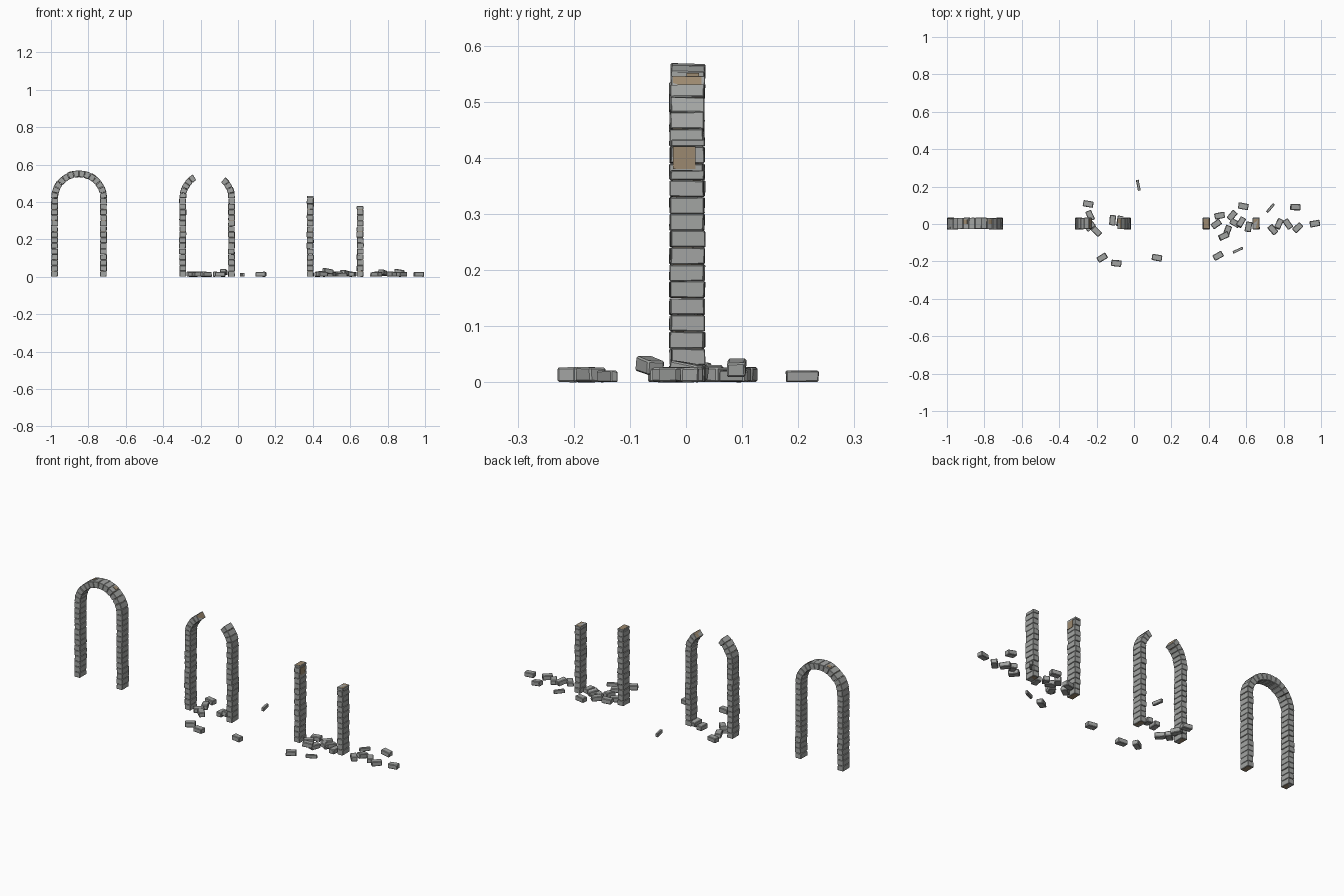
import bpy, bmesh, math, random
from mathutils import Matrix, Vector

if "Cube" in bpy.data.objects:
    bpy.data.objects.remove(bpy.data.objects["Cube"])

random.seed(7)
COURSE = 0.03               # height of one course
THICK, DEPTH = 0.035, 0.06  # brick size across and along y
SPRING = 0.42               # height where the arch begins
RADIUS = 0.1305             # arch centreline radius
YC = 0.002


def material(name, rgb):
    m = bpy.data.materials.new(name)
    m.diffuse_color = (*rgb, 1)
    m.use_nodes = True
    m.node_tree.nodes["Principled BSDF"].inputs["Base Color"].default_value = m.diffuse_color
    return m


STONE = material("grey_stone", (0.36, 0.37, 0.36))
MORTAR = material("brown_mortar", (0.33, 0.25, 0.16))


def add_block(bm, mat, size, taper=0.0, jitter=0.0, bevel=0.0):
    """Box whose +x side is longer in z by the taper factor."""
    tmp = bmesh.new()
    bmesh.ops.create_cube(tmp, size=1)
    for v in tmp.verts:
        s = 1 + taper * (1 if v.co.x > 0 else -1)
        v.co = Vector((v.co.x * size[0], v.co.y * size[1], v.co.z * size[2] * s))
        v.co += Vector([random.uniform(-jitter, jitter) for _ in range(3)])
    if bevel:
        bmesh.ops.bevel(tmp, geom=tmp.edges[:], offset=bevel, segments=1, affect='EDGES')
    tmp.transform(mat)
    mesh = bpy.data.meshes.new("block")
    tmp.to_mesh(mesh)
    tmp.free()
    bm.from_mesh(mesh)
    bpy.data.meshes.remove(mesh)


def finish(bm, name, mat):
    mesh = bpy.data.meshes.new(name)
    bm.to_mesh(mesh)
    bm.free()
    mesh.materials.append(mat)
    bpy.context.collection.objects.link(bpy.data.objects.new(name, mesh))


def lay(stone, core, mat, h, taper=0.0):
    """One weathered brick around a hidden mortar core."""
    shift = Matrix.Translation((random.uniform(-.001, .001), random.uniform(-.002, .002), 0))
    twist = Matrix.Rotation(random.uniform(-.03, .03), 4, 'Z')
    add_block(stone, mat @ shift @ twist, (THICK, DEPTH, h - 0.0012), taper, 0.0008, 0.0016)
    add_block(core, mat, (THICK - 0.007, DEPTH - 0.009, h * 0.97), taper)


def pillar(name, x, top):
    stone, core = bmesh.new(), bmesh.new()
    z = 0.0
    while z < top - 0.002:
        h = min(COURSE, top - z)
        lay(stone, core, Matrix.Translation((x, YC, z + h / 2)), h)
        z += h
    finish(stone, name + "_bricks", STONE)
    finish(core, name + "_mortar", MORTAR)


def arc(name, cx, a0, a1, count):
    """Wedge bricks from angle a0 to a1 (degrees from +x)."""
    stone, core = bmesh.new(), bmesh.new()
    step = math.radians(a1 - a0) / count
    for i in range(count):
        a = math.radians(a0) + (i + 0.5) * step
        m = (Matrix.Translation((cx, YC, SPRING)) @ Matrix.Rotation(-a, 4, 'Y')
             @ Matrix.Translation((RADIUS, 0, 0)))
        lay(stone, core, m, abs(step) * RADIUS, THICK / 2 / RADIUS)
    finish(stone, name + "_bricks", STONE)
    finish(core, name + "_mortar", MORTAR)


# Whole arch
pillar("whole_left_pillar", -0.85 - RADIUS, SPRING)
pillar("whole_right_pillar", -0.85 + RADIUS, SPRING)
arc("whole_arch", -0.85, 0, 180, 14)

# Broken arch with its crown missing
pillar("broken_left_pillar", -0.165 - RADIUS, SPRING)
pillar("broken_right_pillar", -0.165 + RADIUS, SPRING)
arc("broken_left_curve", -0.165, 180, 121, 5)
arc("broken_right_curve", -0.165, 0, 49, 4)

# Ruined pair of pillars
pillar("ruined_left_pillar", 0.386, 0.433)
pillar("ruined_right_pillar", 0.653, 0.378)

# Exposed mortar patches
patch = bmesh.new()
add_block(patch, Matrix.Translation((0.386 + THICK / 2 + .0008, -0.003, 0.4)), (0.004, 0.04, 0.04))
for deg in (110, 57):
    m = (Matrix.Translation((-0.85, YC, SPRING)) @ Matrix.Rotation(-math.radians(deg), 4, 'Y')
         @ Matrix.Translation((RADIUS + THICK / 2, 0.01, 0)))
    add_block(patch, m, (0.004, 0.022, 0.02))
finish(patch, "mortar_patches", MORTAR)

# Fallen bricks: x, y, turn in degrees, base height
FALLEN = [
    (-.245, .107, -10, 0), (-.235, .045, -65, 0), (-.235, -.012, 40, 0),
    (-.2, -.04, -45, 0), (-.17, -.18, 30, 0), (-.095, -.21, -5, 0),
    (.123, -.18, -10, 0), (-.115, .02, 85, 0), (-.075, .015, 80, .012),
    (.458, .045, 10, .004), (.44, 0, 35, 0), (.48, -.065, 25, .016),
    (.5, -.035, 70, 0), (.45, -.17, 30, 0), (.585, .095, -10, 0),
    (.525, .045, 50, 0), (.54, .005, -30, 0), (.572, .01, 60, .006),
    (.612, -.015, 80, 0), (.742, -.03, -50, 0), (.775, 0, 65, .008),
    (.863, .09, -2, .012), (.823, 0, -55, 0), (.875, -.02, 45, 0),
    (.967, .002, 10, 0)]
rubble = bmesh.new()
for x, y, deg, z in FALLEN:
    m = Matrix.Translation((x, y, z + 0.0135)) @ Matrix.Rotation(math.radians(deg), 4, 'Z')
    if z > 0.005:
        m = m @ Matrix.Rotation(0.15, 4, 'Y')
    add_block(rubble, m, (0.054, 0.033, 0.026), 0, 0.001, 0.003)
# Split brick slivers
for x, y, deg in [(.023, .207, -80), (.555, -.14, 25), (.73, .085, 50)]:
    m = Matrix.Translation((x, y, 0.0105)) @ Matrix.Rotation(math.radians(deg), 4, 'Z')
    add_block(rubble, m, (0.058, 0.014, 0.02), 0, 0.001, 0.002)
finish(rubble, "fallen_bricks", STONE)
